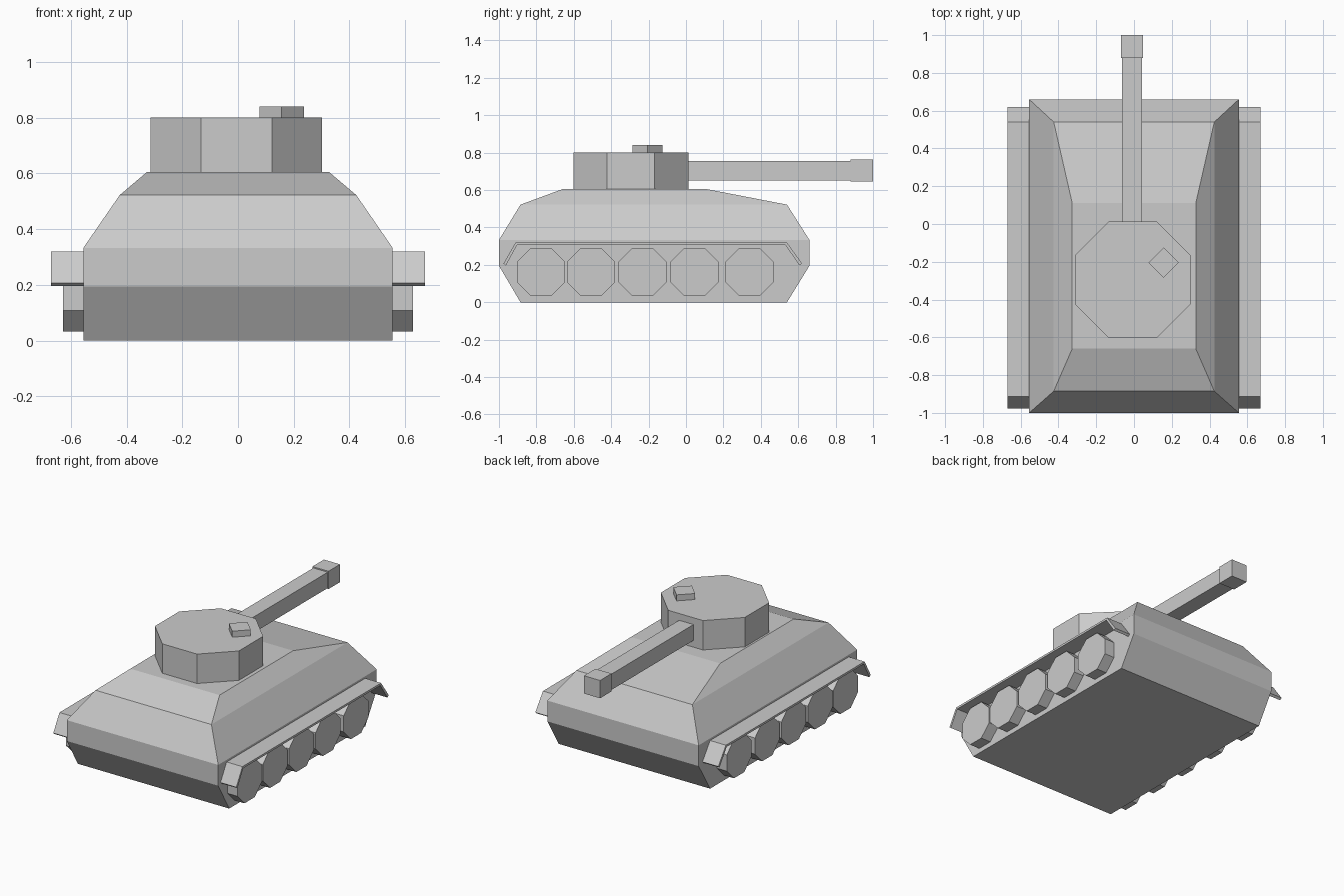
import bpy
import bmesh
import math

if "Cube" in bpy.data.objects:
    bpy.data.objects.remove(bpy.data.objects["Cube"])


def finish(name, bm):
    bmesh.ops.recalc_face_normals(bm, faces=bm.faces[:])
    mesh = bpy.data.meshes.new(name)
    bm.to_mesh(mesh)
    bm.free()
    obj = bpy.data.objects.new(name, mesh)
    bpy.context.collection.objects.link(obj)
    return obj


def loft(name, rings):
    """Bridge matching rings of points and cap both ends."""
    bm = bmesh.new()
    loops = [[bm.verts.new(p) for p in ring] for ring in rings]
    for a, b in zip(loops, loops[1:]):
        for i in range(len(a)):
            j = (i + 1) % len(a)
            bm.faces.new((a[i], a[j], b[j], b[i]))
    bm.faces.new(loops[0])
    bm.faces.new(loops[-1])
    return finish(name, bm)


def ngon(radius, sides, phase=0.0):
    return [(radius * math.cos(phase + math.tau * i / sides),
             radius * math.sin(phase + math.tau * i / sides)) for i in range(sides)]


def prism_z(name, profile, cx, cy, z0, z1):
    return loft(name, [[(cx + x, cy + y, z) for x, y in profile] for z in (z0, z1)])


def prism_x(name, profile, x0, x1, cy=0.0, cz=0.0):
    return loft(name, [[(x, cy + y, cz + z) for y, z in profile] for x in (x0, x1)])


def box(name, x0, x1, y0, y1, z0, z1):
    return prism_z(name, [(x0, y0), (x1, y0), (x1, y1), (x0, y1)], 0, 0, z0, z1)


# Hull: stacked rectangles (z, half width, y min, y max)
levels = [(0.0, 0.555, -0.885, 0.54), (0.195, 0.555, -1.0, 0.66),
          (0.333, 0.555, -1.0, 0.66), (0.522, 0.425, -0.885, 0.54),
          (0.605, 0.327, -0.66, 0.11)]
loft("hull", [[(-w, a, z), (w, a, z), (w, b, z), (-w, b, z)] for z, w, a, b in levels])

# Turret and hatch
eighth = math.pi / 8
prism_z("turret", ngon(0.333, 8, eighth), -0.006, -0.295, 0.60, 0.80)
prism_z("hatch", ngon(0.08, 4), 0.157, -0.205, 0.795, 0.84)

# Gun barrel and muzzle
box("gun_barrel", -0.064, 0.042, -0.02, 0.90, 0.65, 0.755)
box("muzzle", -0.07, 0.048, 0.88, 1.0, 0.645, 0.763)

# Fenders and road wheels on both sides
fender = [(-0.976, 0.207), (-0.912, 0.319), (0.54, 0.319), (0.62, 0.208),
          (0.607, 0.197), (0.532, 0.305), (-0.904, 0.305), (-0.963, 0.196)]
for side, s in (("left", -1), ("right", 1)):
    prism_x(side + "_fender", fender, s * 0.55, s * 0.671)
    for i, y in enumerate((-0.775, -0.508, -0.232, 0.045, 0.34)):
        prism_x(f"{side}_wheel_{i + 1}", ngon(0.14, 8, eighth), s * 0.55, s * 0.628, y, 0.162)
